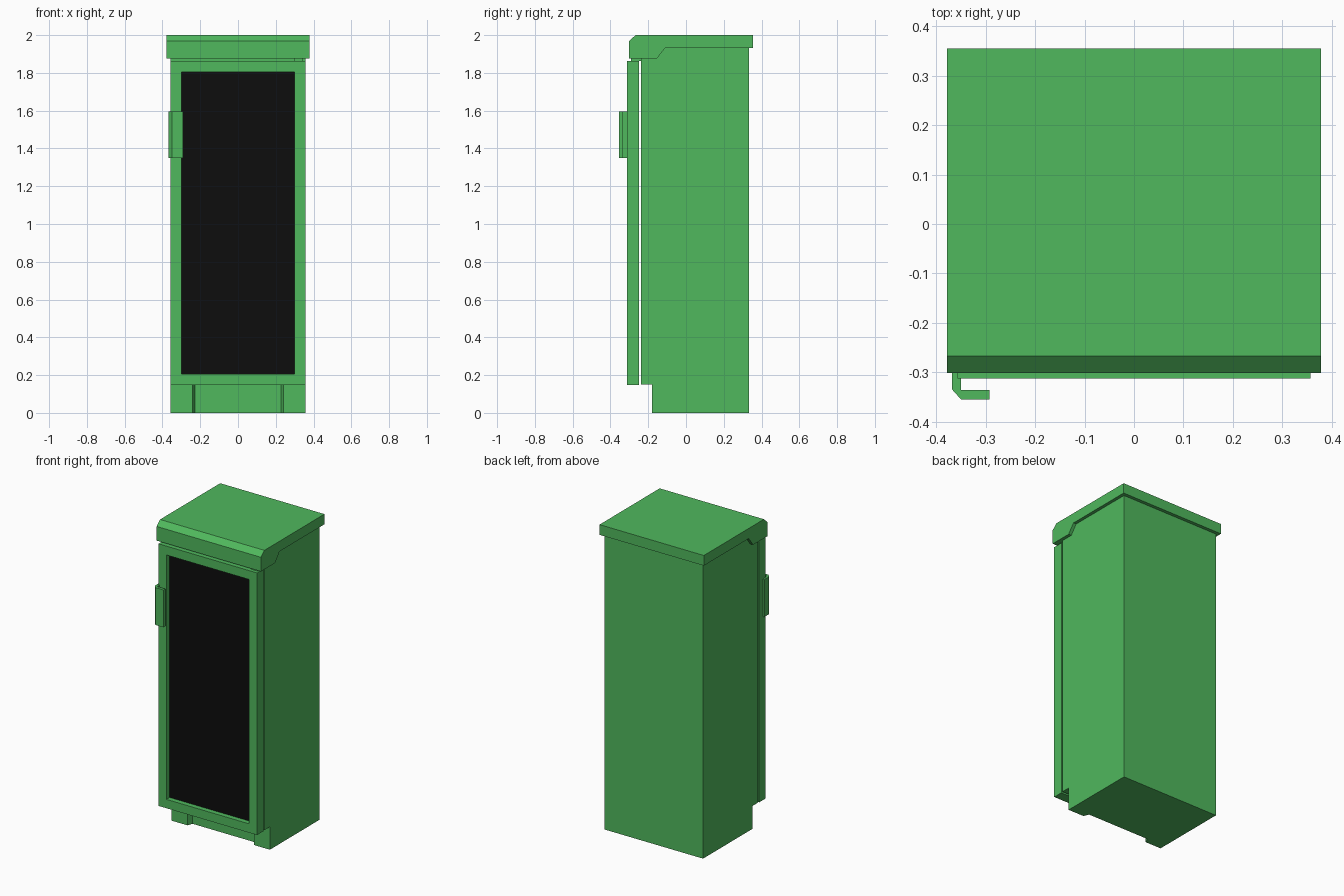
import bpy, bmesh
from mathutils import Vector

cube = bpy.data.objects.get("Cube")
if cube:
    bpy.data.objects.remove(cube, do_unlink=True)


def material(name, rgb):
    m = bpy.data.materials.new(name)
    m.use_nodes = True
    m.diffuse_color = (*rgb, 1)
    m.node_tree.nodes["Principled BSDF"].inputs["Base Color"].default_value = (*rgb, 1)
    return m


GREEN = material("green enamel", (0.08, 0.48, 0.11))
BLACK = material("black glass", (0.004, 0.004, 0.004))


def prism(name, points, low, high, axis):
    """Extrude a flat profile: axis 'x' takes (y, z) points, 'z' takes (x, y)."""
    bm = bmesh.new()
    place = (lambda a, b: (low, a, b)) if axis == "x" else (lambda a, b: (a, b, low))
    face = bm.faces.new([bm.verts.new(place(a, b)) for a, b in points])
    new = bmesh.ops.extrude_face_region(bm, geom=[face])["geom"]
    step = Vector((high - low, 0, 0)) if axis == "x" else Vector((0, 0, high - low))
    bmesh.ops.translate(bm, vec=step, verts=[v for v in new if isinstance(v, bmesh.types.BMVert)])
    bmesh.ops.recalc_face_normals(bm, faces=bm.faces)
    mesh = bpy.data.meshes.new(name)
    bm.to_mesh(mesh)
    bm.free()
    obj = bpy.data.objects.new(name, mesh)
    bpy.context.collection.objects.link(obj)
    mesh.materials.append(GREEN)
    return obj


def rect(a0, a1, b0, b1):
    return [(a0, b0), (a1, b0), (a1, b1), (a0, b1)]


W = 0.357        # half width of the cabinet
KICK = 0.15      # height of the toe kick

# Cabinet with a stepped-back toe kick
cabinet = prism("cabinet", [(-0.18, 0), (0.333, 0), (0.333, 1.96), (-0.238, 1.96),
                            (-0.238, KICK), (-0.18, KICK)], -W, W, "x")

# Shallow recess with splayed sides between the two front feet
cutter = prism("kick_recess_cutter", [(-0.25, -0.2), (0.25, -0.2), (0.227, -0.145),
                                      (-0.227, -0.145)], -0.1, KICK, "z")
cutter.hide_render = True
mod = cabinet.modifiers.new("kick_recess", "BOOLEAN")
mod.operation, mod.solver, mod.object = "DIFFERENCE", "EXACT", cutter
bpy.context.view_layer.objects.active = cabinet
bpy.ops.object.modifier_apply(modifier=mod.name)
bpy.data.objects.remove(cutter, do_unlink=True)

# Overhanging lid, deeper at the front with a bevelled upper edge
prism("lid", [(-0.302, 1.875), (-0.155, 1.875), (-0.11, 1.933), (0.355, 1.933),
              (0.355, 2.0), (-0.267, 2.0), (-0.302, 1.968)], -0.378, 0.378, "x")

# Door with a sunken glass pane
door = prism("door", rect(-0.313, -0.248, 0.147, 1.864), -W, W, "x")
door.data.materials.append(BLACK)
bm = bmesh.new()
bm.from_mesh(door.data)
front = min(bm.faces, key=lambda f: f.calc_center_median().y)
bmesh.ops.inset_region(bm, faces=[front], thickness=0.058, use_even_offset=True)
pane = bmesh.ops.extrude_discrete_faces(bm, faces=[front])["faces"][0]
bmesh.ops.translate(bm, vec=(0, 0.033, 0), verts=pane.verts)
pane.material_index = 1
bm.to_mesh(door.data)
bm.free()

# Angled pull handle wrapped around the door edge
prism("handle", [(-0.368, -0.285), (-0.368, -0.335), (-0.35, -0.355), (-0.292, -0.355),
                 (-0.292, -0.336), (-0.35, -0.336), (-0.35, -0.285)], 1.35, 1.595, "z")

# Small hinge plate above the door
prism("hinge", rect(0.3, 0.345, -0.29, -0.23), 1.862, 1.877, "z")
